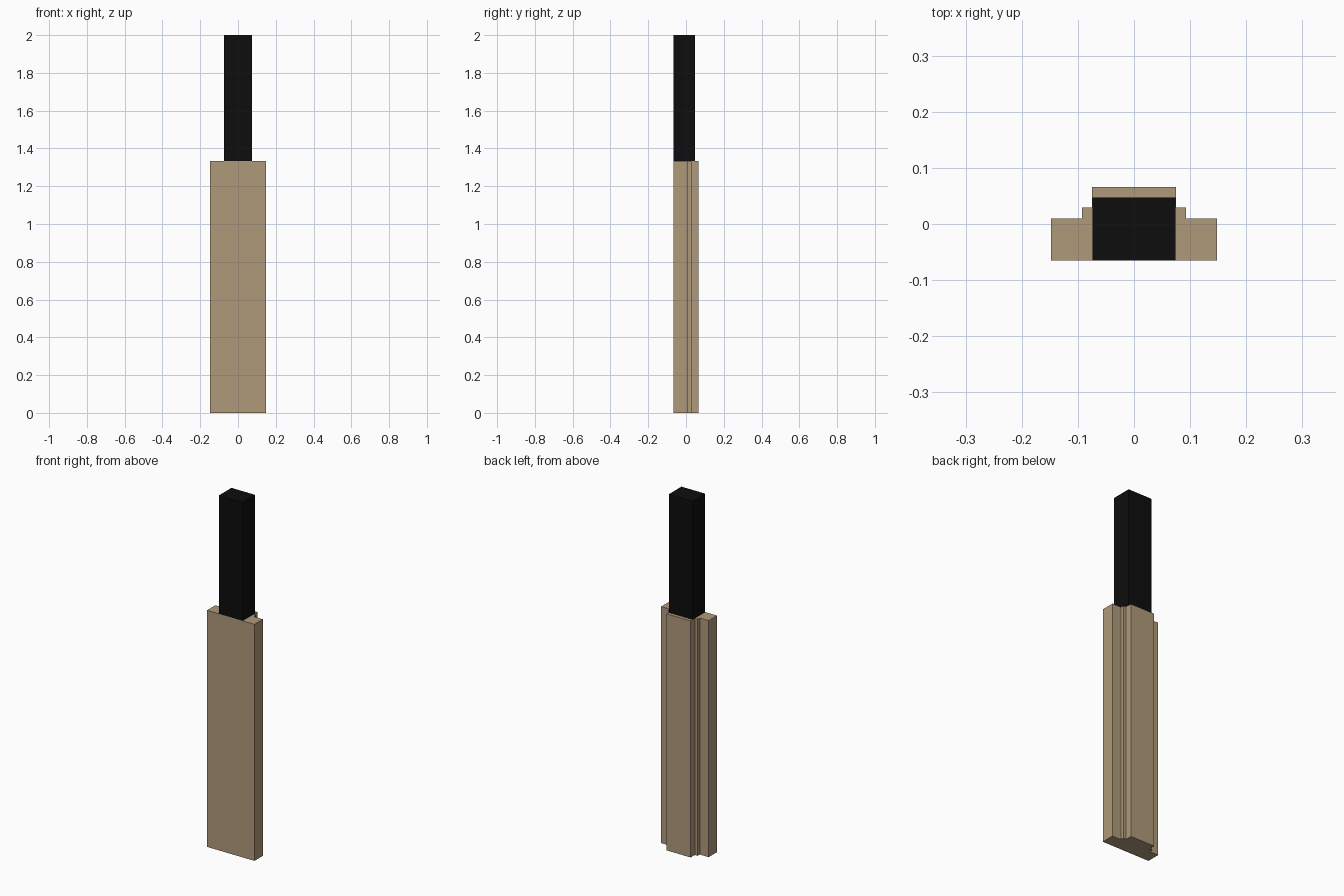
import bpy
import bmesh

cube = bpy.data.objects.get("Cube")
if cube:
    bpy.data.objects.remove(cube, do_unlink=True)


def make_material(name, rgb):
    mat = bpy.data.materials.new(name)
    mat.use_nodes = True
    mat.diffuse_color = (*rgb, 1)
    bsdf = next(n for n in mat.node_tree.nodes if n.type == "BSDF_PRINCIPLED")
    bsdf.inputs["Base Color"].default_value = (*rgb, 1)
    bsdf.inputs["Roughness"].default_value = 0.8
    return mat


def extrude_profile(name, half, z0, z1, mat):
    """Mirror a half outline (x >= 0, front to back) and extrude it upward."""
    outline = half + [(-x, y) for x, y in reversed(half)]
    bm = bmesh.new()
    face = bm.faces.new([bm.verts.new((x, y, z0)) for x, y in outline])
    result = bmesh.ops.extrude_face_region(bm, geom=[face])
    top = [v for v in result["geom"] if isinstance(v, bmesh.types.BMVert)]
    bmesh.ops.translate(bm, verts=top, vec=(0, 0, z1 - z0))
    bmesh.ops.recalc_face_normals(bm, faces=bm.faces)
    mesh = bpy.data.meshes.new(name)
    bm.to_mesh(mesh)
    bm.free()
    mesh.materials.append(mat)
    obj = bpy.data.objects.new(name, mesh)
    bpy.context.collection.objects.link(obj)
    return obj


wood = make_material("tan wood", (0.434, 0.323, 0.195))
grip = make_material("black grip", (0.004, 0.004, 0.004))

FRONT, SHOULDER = -0.065, 1.333

# Blade: flat front, back stepping up to a central ridge
extrude_profile("blade", [(0.148, FRONT), (0.148, 0.01), (0.093, 0.01),
                          (0.093, 0.029), (0.075, 0.029), (0.075, 0.066)],
                0, SHOULDER, wood)

# Handle: square-edged grip flush with the front of the blade
extrude_profile("handle", [(0.074, FRONT), (0.074, 0.047)], SHOULDER, 2, grip)
